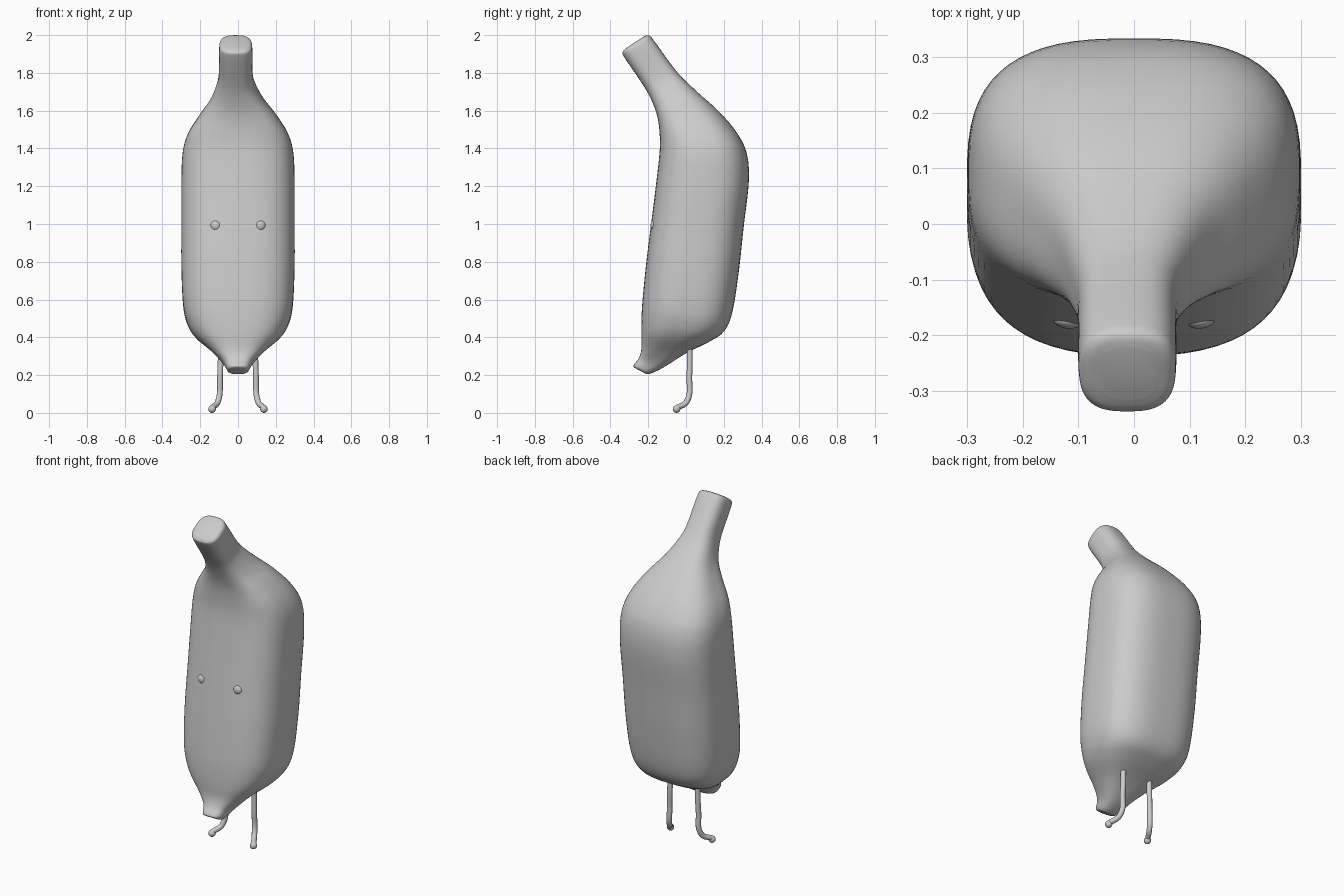
import bpy, bmesh, math
from mathutils import Vector

if "Cube" in bpy.data.objects:
    bpy.data.objects.remove(bpy.data.objects["Cube"])

grey = bpy.data.materials.new("plain_grey")
grey.use_nodes = True
grey.diffuse_color = (0.6, 0.6, 0.6, 1)
grey.node_tree.nodes["Principled BSDF"].inputs["Base Color"].default_value = (0.6, 0.6, 0.6, 1)


def finish(obj, name):
    obj.name = name
    obj.data.materials.append(grey)
    bpy.ops.object.select_all(action="DESELECT")
    obj.select_set(True)
    bpy.context.view_layer.objects.active = obj
    if obj.type == "MESH":
        bpy.ops.object.shade_smooth_by_angle(angle=math.radians(50))


def catmull(a, b, c, d, t):
    return 0.5 * (2 * b + (c - a) * t + (2 * a - 5 * b + 4 * c - d) * t * t
                  + (3 * b - a - 3 * c + d) * t ** 3)


# Fruit body: front y, front z, back y, back z, half width, x offset
SECTIONS = [
    (-.262, .233, -.215, .208, .032, 0),
    (-.278, .25, -.19, .207, .055, 0),
    (-.25, .29, -.12, .24, .078, 0),
    (-.236, .34, 0, .315, .14, 0),
    (-.237, .42, .12, .375, .22, 0),
    (-.236, .5, .2, .43, .265, 0),
    (-.23, .6, .245, .53, .29, 0),
    (-.21, .8, .28, .75, .3, 0),
    (-.185, 1, .305, .98, .3, 0),
    (-.16, 1.2, .333, 1.23, .3, 0),
    (-.14, 1.38, .32, 1.38, .293, 0),
    (-.14, 1.48, .265, 1.49, .262, 0),
    (-.15, 1.56, .17, 1.6, .2, 0),
    (-.17, 1.625, .07, 1.69, .14, -.004),
    (-.2, 1.69, -.02, 1.775, .103, -.01),
    (-.24, 1.755, -.075, 1.84, .089, -.012),
    (-.325, 1.88, -.165, 1.965, .088, -.012),
    (-.335, 1.91, -.195, 1.998, .08, -.012),
    (-.315, 1.933, -.223, 1.993, .05, -.012),
]
SEGMENTS, STEPS, POWER = 64, 5, 2.8


def squircle(v):
    return math.copysign(abs(v) ** (2 / POWER), v)


def ring(bm, row):
    fy, fz, by, bz, width, shift = row
    front, back = Vector((shift, fy, fz)), Vector((shift, by, bz))
    mid, half = (front + back) / 2, (front - back) / 2
    verts = []
    for i in range(SEGMENTS):
        a = math.tau * (i + 0.5) / SEGMENTS
        verts.append(bm.verts.new(mid + half * squircle(math.cos(a))
                                  + Vector((width * squircle(math.sin(a)), 0, 0))))
    return verts


rows = []
last = len(SECTIONS) - 1
for k in range(last):
    near = [SECTIONS[min(max(k + o, 0), last)] for o in (-1, 0, 1, 2)]
    for s in range(STEPS):
        rows.append([catmull(*p, s / STEPS) for p in zip(*near)])
rows.append(SECTIONS[last])

bm = bmesh.new()
rings = [ring(bm, r) for r in rows]
for lower, upper in zip(rings, rings[1:]):
    for i in range(SEGMENTS):
        j = (i + 1) % SEGMENTS
        bm.faces.new((lower[i], lower[j], upper[j], upper[i]))
bm.faces.new(rings[0])
bm.faces.new(rings[-1])
bmesh.ops.recalc_face_normals(bm, faces=bm.faces)
mesh = bpy.data.meshes.new("fruit_body")
bm.to_mesh(mesh)
bm.free()
body = bpy.data.objects.new("fruit_body", mesh)
bpy.context.collection.objects.link(body)
finish(body, "fruit_body")


def ball(name, location, scale, turn=0):
    bpy.ops.mesh.primitive_uv_sphere_add(segments=24, ring_count=16, radius=1,
                                         location=location, rotation=(0, 0, turn))
    obj = bpy.context.object
    obj.scale = scale
    finish(obj, name)


for side, sx in (("left", 1), ("right", -1)):
    # Flattened bead eyes
    ball(side + "_eye", (.12 * sx, -.172, .992), (.026, .016, .026), .15 * sx)

    # Thin leg with a foot curling forward and outward
    curve = bpy.data.curves.new(side + "_leg", "CURVE")
    curve.dimensions = "3D"
    curve.bevel_depth = .015
    curve.bevel_resolution = 4
    curve.resolution_u = 8
    spline = curve.splines.new("BEZIER")
    path = [(.09, .018, .42), (.095, .018, .2), (.106, .004, .06), (.138, -.05, .026)]
    spline.bezier_points.add(len(path) - 1)
    for point, (x, y, z) in zip(spline.bezier_points, path):
        point.co = (x * sx, y, z)
        point.handle_left_type = point.handle_right_type = "AUTO"
    leg = bpy.data.objects.new(side + "_leg", curve)
    bpy.context.collection.objects.link(leg)
    finish(leg, side + "_leg")
    ball(side + "_foot_tip", (.137 * sx, -.05, .02), (.02, .02, .02))
